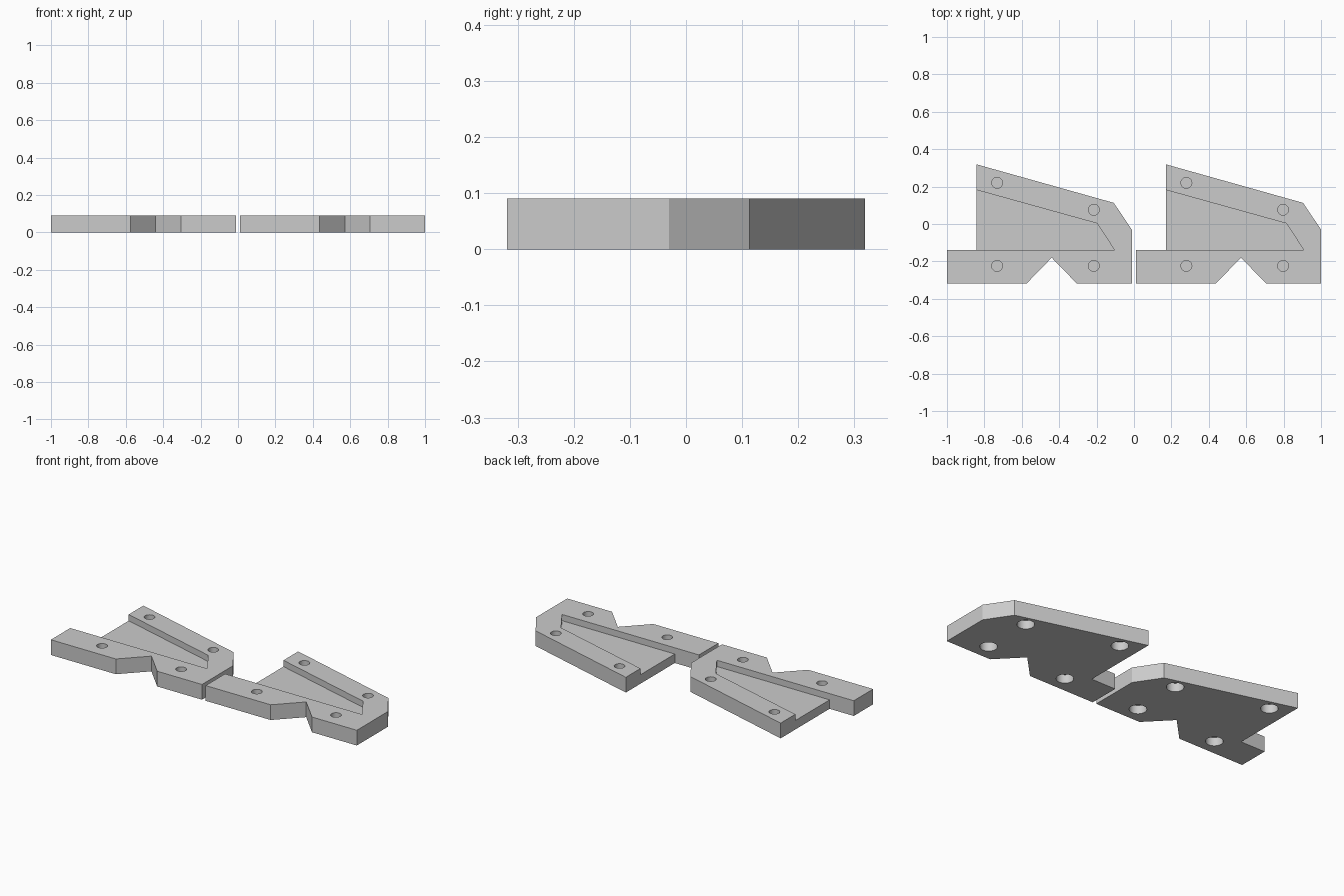
import bpy, bmesh, math
from mathutils import Matrix

if "Cube" in bpy.data.objects:
    bpy.data.objects.remove(bpy.data.objects["Cube"])

HEIGHT = 0.09
FLOOR = 0.053      # height of the recessed floor
SPACING = 1.012    # distance between the two plates

OUTLINE = [(-1, -0.319), (-0.575, -0.319), (-0.44, -0.18), (-0.305, -0.319),
           (-0.012, -0.319), (-0.012, -0.03), (-0.108, 0.113),
           (-0.842, 0.319), (-0.842, -0.138), (-1, -0.138)]
# the recess runs out past the open left side
RECESS = [(-0.942, -0.138), (-0.105, -0.138), (-0.197, 0.003),
          (-0.842, 0.182), (-0.942, 0.21)]
HOLES = [(-0.732, 0.22), (-0.215, 0.076), (-0.732, -0.224), (-0.215, -0.224)]

grey = bpy.data.materials.new("light grey")
grey.diffuse_color = (0.6, 0.6, 0.6, 1)
grey.use_nodes = True
grey.node_tree.nodes["Principled BSDF"].inputs["Base Color"].default_value = grey.diffuse_color


def make_object(name, bm):
    bmesh.ops.recalc_face_normals(bm, faces=bm.faces)
    mesh = bpy.data.meshes.new(name)
    bm.to_mesh(mesh)
    bm.free()
    mesh.materials.append(grey)
    obj = bpy.data.objects.new(name, mesh)
    bpy.context.collection.objects.link(obj)
    return obj


def prism(name, points, z0, z1):
    bm = bmesh.new()
    face = bm.faces.new([bm.verts.new((x, y, z0)) for x, y in points])
    top = bmesh.ops.extrude_face_region(bm, geom=[face])["geom"]
    bmesh.ops.translate(bm, vec=(0, 0, z1 - z0),
                        verts=[v for v in top if isinstance(v, bmesh.types.BMVert)])
    return make_object(name, bm)


def pegs(name, radius, z0, z1):
    bm = bmesh.new()
    for x, y in HOLES:
        bmesh.ops.create_cone(bm, cap_ends=True, segments=32, radius1=radius,
                              radius2=radius, depth=z1 - z0,
                              matrix=Matrix.Translation((x, y, (z0 + z1) / 2)))
    return make_object(name, bm)


def cut(obj, cutter):
    mod = obj.modifiers.new("cut", 'BOOLEAN')
    mod.operation = 'DIFFERENCE'
    mod.solver = 'EXACT'
    mod.object = cutter
    cutter.hide_render = True
    bpy.context.view_layer.objects.active = obj
    bpy.ops.object.modifier_apply(modifier=mod.name)
    bpy.data.objects.remove(cutter)


# plate with the wedge recess, screw holes above and wider bores below
plate = prism("left_plate", OUTLINE, 0, HEIGHT)
cut(plate, prism("recess_cutter", RECESS, FLOOR, HEIGHT + 0.05))
cut(plate, pegs("screw_hole_cutter", 0.029, 0.055, HEIGHT + 0.05))
cut(plate, pegs("bore_cutter", 0.046, -0.05, 0.05))

bpy.ops.object.select_all(action='DESELECT')
plate.select_set(True)
bpy.context.view_layer.objects.active = plate
bpy.ops.object.shade_smooth_by_angle(angle=math.radians(30))

# identical second plate
second = plate.copy()
second.name = "right_plate"
second.location.x = SPACING
bpy.context.collection.objects.link(second)
